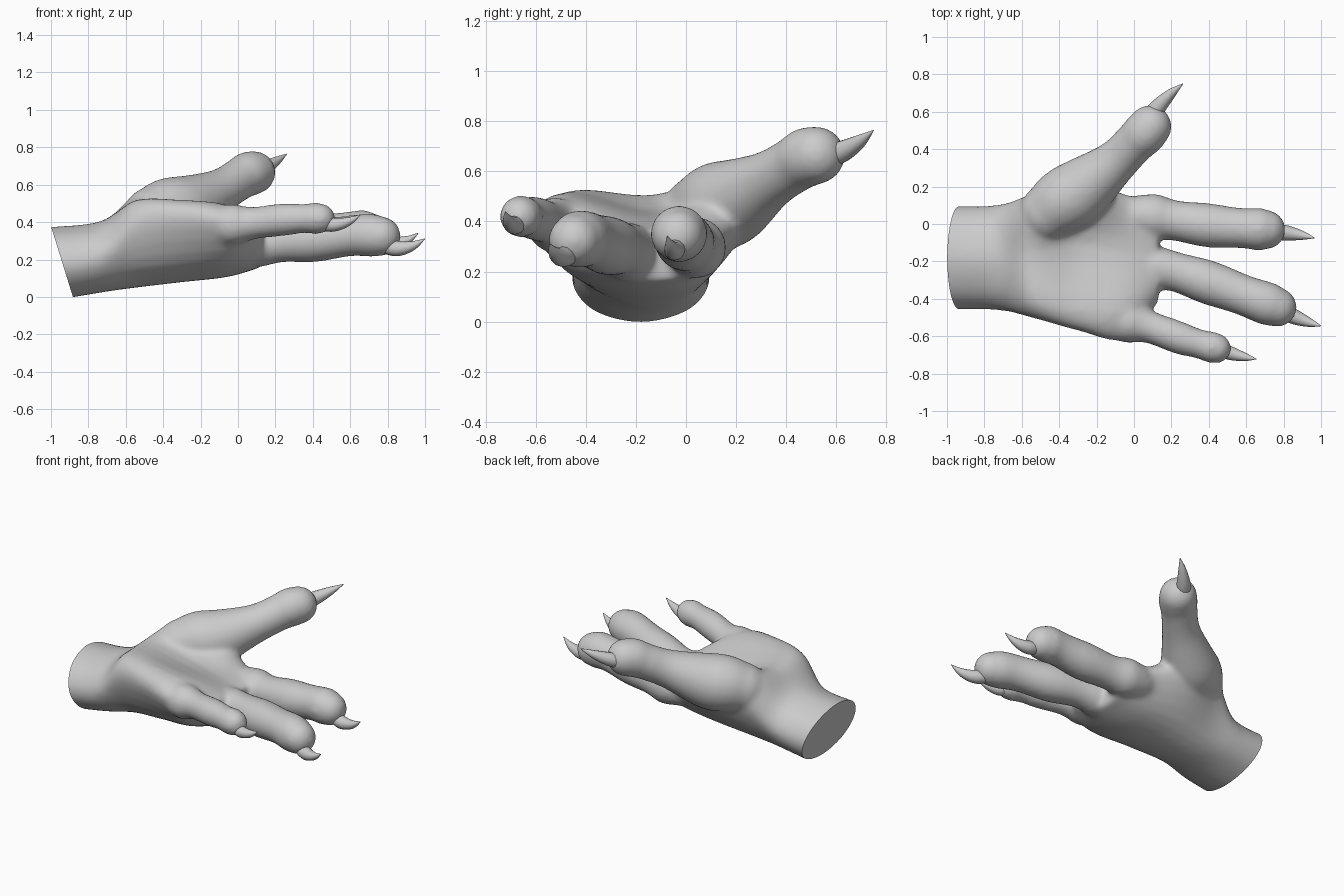
import bpy, bmesh, math
from mathutils import Vector

if "Cube" in bpy.data.objects:
    bpy.data.objects.remove(bpy.data.objects["Cube"])

skin = bpy.data.materials.new("grey_skin")
skin.diffuse_color = (0.6, 0.6, 0.6, 1)
skin.use_nodes = True
skin.node_tree.nodes["Principled BSDF"].inputs["Base Color"].default_value = skin.diffuse_color


def spline(pts, steps, closed=False):
    """Catmull-Rom resampling of a list of vectors."""
    n, out = len(pts), []
    get = (lambda i: pts[i % n]) if closed else (lambda i: pts[max(0, min(n - 1, i))])
    for i in range(n if closed else n - 1):
        a, b, c, d = (get(i + k) for k in (-1, 0, 1, 2))
        for s in range(steps):
            t = s / steps
            out.append(0.5 * (2 * b + (c - a) * t + (2 * a - 5 * b + 4 * c - d) * t * t
                              + (3 * b - a - 3 * c + d) * t ** 3))
    return out if closed else out + [pts[-1]]


def loft(bm, rings):
    """Skin a closed tube over rings of equal point count."""
    loops = [[bm.verts.new(p) for p in r] for r in rings]
    for a, b in zip(loops, loops[1:]):
        for i in range(len(a)):
            j = (i + 1) % len(a)
            bm.faces.new((a[i], a[j], b[j], b[i]))
    bm.faces.new(loops[0][::-1])
    bm.faces.new(loops[-1])


def dome(end, before):
    """Path points that round off a tube end."""
    d = (end - before).to_3d().normalized()
    angles = [math.radians(14 * k) for k in range(1, 7)]
    return [Vector((*(end.to_3d() + d * end[3] * math.sin(a)), end[3] * math.cos(a))) for a in angles]


def tube(bm, knots, sides=20, steps=6, rounded=True, swell=0.0):
    """Round tube through (x, y, z, radius) knots; swell adds two knuckles."""
    path = spline([Vector(k) for k in knots], steps)
    for i, p in enumerate(path):
        t = i / (len(path) - 1)
        if t > 0.3:
            p[3] *= 1 + swell * math.sin((t - 0.3) / 0.7 * 5 * math.pi)
    if rounded:
        path = dome(path[0], path[2])[::-1] + path + dome(path[-1], path[-3])
    rings = []
    for i, p in enumerate(path):
        d = (path[min(i + 1, len(path) - 1)] - path[max(i - 1, 0)]).to_3d().normalized()
        u = d.cross(Vector((0, 0, 1))).normalized()
        v = u.cross(d)
        rings.append([p.to_3d() + p[3] * (u * math.cos(t) + v * math.sin(t))
                      for t in (2 * math.pi * k / sides for k in range(sides))])
    loft(bm, rings)


def make(name, bm):
    bmesh.ops.recalc_face_normals(bm, faces=bm.faces)
    me = bpy.data.meshes.new(name)
    bm.to_mesh(me)
    bm.free()
    me.materials.append(skin)
    ob = bpy.data.objects.new(name, me)
    bpy.context.collection.objects.link(ob)
    return ob


# Wrist and cupped palm: (y, z) outlines at stations along x
def oval(cy, cz, ry, rz):
    return [(cy - ry * math.cos(k * math.pi / 4), cz - rz * math.sin(k * math.pi / 4)) for k in range(8)]


palm = {
    -1.10: oval(-.18, .165, .28, .205),
    -0.75: oval(-.18, .21, .28, .19),
    -0.55: [(-.50, .38), (-.40, .15), (-.18, .05), (.03, .11), (.16, .36), (.08, .54), (-.15, .505), (-.42, .51)],
    -0.30: [(-.57, .42), (-.44, .18), (-.20, .08), (.05, .14), (.25, .40), (.18, .56), (-.10, .44), (-.46, .52)],
    -0.05: [(-.62, .40), (-.47, .20), (-.20, .11), (.02, .15), (.16, .33), (.08, .41), (-.15, .41), (-.47, .49)],
    0.13: [(-.42, .32), (-.34, .22), (-.20, .165), (.00, .18), (.12, .29), (.05, .38), (-.15, .365), (-.34, .38)],
}
hand = bmesh.new()
stations = [[Vector((x, y, z)) for y, z in pts] for x, pts in palm.items()]
rails = [spline(list(r), 6) for r in zip(*stations)]
loft(hand, [spline(list(ring), 4, True) for ring in zip(*rails)])

# Thumb with its broad mound
tube(hand, [(-.46, .06, .435, .155), (-.38, .12, .46, .175), (-.28, .185, .48, .172), (-.10, .33, .565, .12),
            (0, .43, .625, .113), (.05, .48, .655, .12), (.085, .52, .665, .117)])

# Fingers, roots sunk inside the palm
index = [(-.18, .03, .31, .05), (-.04, .04, .30, .10), (.08, .04, .295, .118), (.21, .02, .30, .114),
         (.42, -.01, .325, .113), (.62, -.025, .35, .113), (.705, -.03, .345, .106)]
middle = [(-.18, -.20, .28, .05), (-.04, -.215, .27, .10), (.08, -.23, .275, .112), (.22, -.255, .29, .112),
          (.42, -.32, .305, .113), (.64, -.40, .33, .115), (.765, -.445, .325, .106)]
little = [(-.30, -.45, .385, .05), (-.18, -.475, .385, .085), (-.05, -.52, .385, .107), (.08, -.55, .395, .092),
          (.26, -.615, .415, .083), (.38, -.65, .42, .083), (.44, -.665, .42, .081)]
for finger in (index, middle, little):
    tube(hand, finger, swell=0.05)
body = make("hand", hand)

# Fuse the parts into one soft surface
rm = body.modifiers.new("fuse", 'REMESH')
rm.mode = 'VOXEL'
rm.voxel_size = 0.014
sm = body.modifiers.new("soften", 'SMOOTH')
sm.factor = 0.5
sm.iterations = 18
fused = bpy.data.meshes.new_from_object(body.evaluated_get(bpy.context.evaluated_depsgraph_get()))
body.modifiers.clear()

# Slanted flat cut through the wrist
bm = bmesh.new()
bm.from_mesh(fused)
cut = bmesh.ops.bisect_plane(bm, geom=bm.verts[:] + bm.edges[:] + bm.faces[:], plane_co=(-.94, 0, .185),
                             plane_no=(-.37, 0, -.115), clear_outer=True)
rim = [e for e in cut["geom_cut"] if isinstance(e, bmesh.types.BMEdge)]
bmesh.ops.edgeloop_fill(bm, edges=rim)
bmesh.ops.recalc_face_normals(bm, faces=bm.faces)
bm.to_mesh(body.data)
bm.free()


# Curved claws: root, bend and tip, tapering to a point
def claw(name, root, bend, tip, r):
    a, b, c = Vector(root), Vector(bend), Vector(tip)
    knots = []
    for t, w in ((0, .95), (.25, 1.1), (.5, .9), (.75, .55), (1, .04)):
        p = a * (1 - t) ** 2 + b * 2 * t * (1 - t) + c * t * t
        knots.append((*p, r * w))
    bm = bmesh.new()
    tube(bm, knots, 12, 4, False)
    return make(name, bm)


objs = [
    body,
    claw("thumb_claw", (.07, .55, .65), (.155, .67, .69), (.262, .75, .765), .041),
    claw("index_claw", (.74, -.04, .30), (.86, -.05, .255), (.965, -.075, .342), .038),
    claw("middle_claw", (.78, -.46, .27), (.90, -.52, .235), (1.0, -.545, .312), .038),
    claw("little_claw", (.44, -.665, .39), (.56, -.71, .37), (.655, -.722, .44), .034),
]
for ob in objs:
    bpy.ops.object.select_all(action='DESELECT')
    ob.select_set(True)
    bpy.context.view_layer.objects.active = ob
    bpy.ops.object.shade_smooth_by_angle(angle=math.radians(50))
